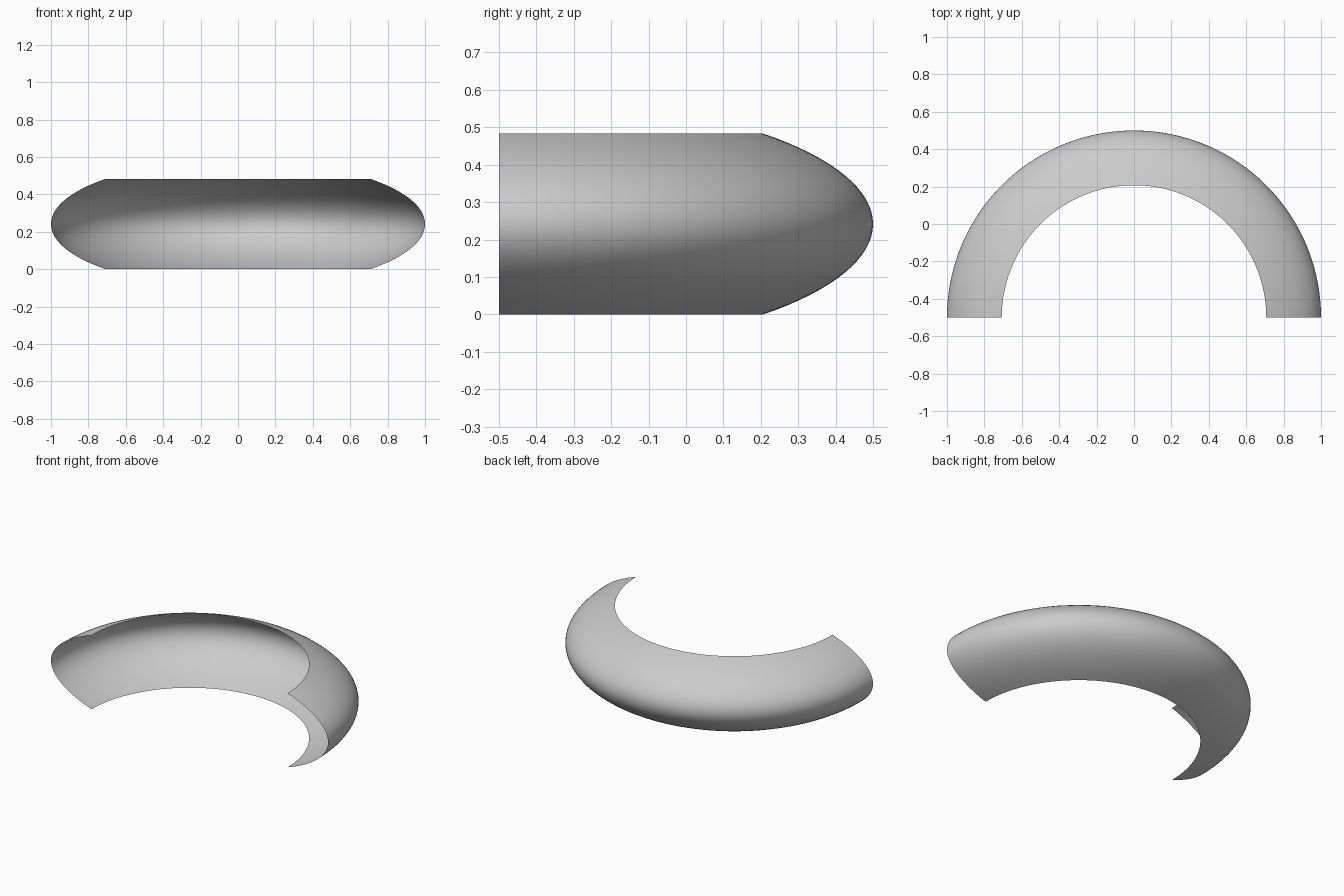
import bpy, bmesh
from math import cos, sin, pi, radians

if "Cube" in bpy.data.objects:
    bpy.data.objects.remove(bpy.data.objects["Cube"])

RADIUS, HEIGHT, AXIS_Y = 1.0, 0.483, -0.5
LIMIT = radians(45)
SQUASH = HEIGHT / (2 * sin(LIMIT))
PROFILE_STEPS, TURN_STEPS = 32, 96

# Open elliptical profile, spun half a turn into a thin curved band
bm = bmesh.new()
verts = []
for i in range(PROFILE_STEPS + 1):
    t = -LIMIT + 2 * LIMIT * i / PROFILE_STEPS
    verts.append(bm.verts.new((RADIUS * cos(t), AXIS_Y, HEIGHT / 2 + SQUASH * sin(t))))
edges = [bm.edges.new(pair) for pair in zip(verts, verts[1:])]
bmesh.ops.spin(bm, geom=verts + edges, cent=(0, AXIS_Y, 0), axis=(0, 0, 1),
               angle=pi, steps=TURN_STEPS)

# Make the surface face outwards
bm.normal_update()
for f in bm.faces:
    c = f.calc_center_median()
    if f.normal.x * c.x + f.normal.y * (c.y - AXIS_Y) < 0:
        f.normal_flip()
    f.smooth = True

mesh = bpy.data.meshes.new("curved_band")
bm.to_mesh(mesh)
bm.free()
band = bpy.data.objects.new("curved_band", mesh)
bpy.context.collection.objects.link(band)
